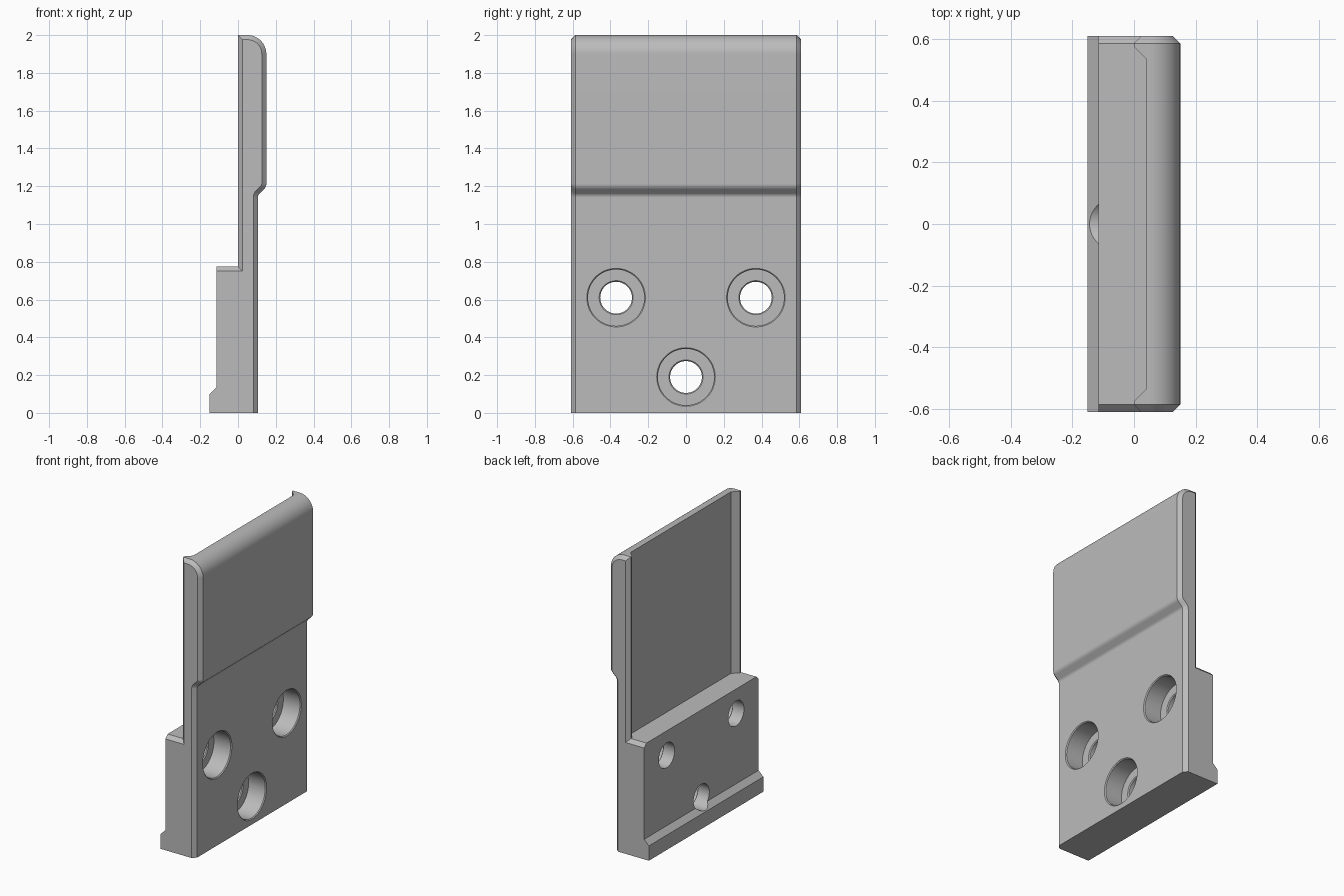
import bpy, bmesh
from math import sin, cos, radians, pi
from mathutils import Vector, Matrix

cube = bpy.data.objects.get("Cube")
if cube:
    bpy.data.objects.remove(cube)

HALF = 0.61      # half width along y
CHAMFER = 0.024  # bevel on the side edges

grey = bpy.data.materials.new("satin grey")
grey.use_nodes = True
colour = (0.5, 0.5, 0.5, 1)
grey.diffuse_color = colour
grey.node_tree.nodes["Principled BSDF"].inputs["Base Color"].default_value = colour


def make(name, bm):
    bmesh.ops.recalc_face_normals(bm, faces=bm.faces)
    mesh = bpy.data.meshes.new(name)
    bm.to_mesh(mesh)
    bm.free()
    mesh.materials.append(grey)
    ob = bpy.data.objects.new(name, mesh)
    bpy.context.collection.objects.link(ob)
    return ob


def loft(name, rings):
    """Skin closed rings of equal length and cap both ends."""
    bm = bmesh.new()
    rows = [[bm.verts.new(p) for p in ring] for ring in rings]
    n = len(rows[0])
    for a, b in zip(rows, rows[1:]):
        for i in range(n):
            j = (i + 1) % n
            quad = list(dict.fromkeys((a[i], a[j], b[j], b[i])))
            bm.faces.new(quad)
    bm.faces.new(rows[0])
    bm.faces.new(rows[-1])
    bmesh.ops.remove_doubles(bm, verts=bm.verts, dist=1e-5)
    return make(name, bm)


def arc(cx, cz, r, a0, a1, n):
    angles = [radians(a0 + (a1 - a0) * i / n) for i in range(n + 1)]
    return [Vector((cx + r * cos(a), cz + r * sin(a))) for a in angles]


def inset(points, widths):
    """Move each edge inward by its own width; counterclockwise outline."""
    result = []
    for i, p in enumerate(points):
        before = (p - points[i - 1]).normalized()
        after = (points[(i + 1) % len(points)] - p).normalized()
        n0, n1 = Vector((-before.y, before.x)), Vector((-after.y, after.x))
        w0, w1 = widths[i - 1], widths[i]
        det = n0.x * n1.y - n0.y * n1.x
        result.append(p + Vector((w0 * n1.y - w1 * n0.y, w1 * n0.x - w0 * n1.x)) / det)
    return result


# Side outline: foot, stepped outer face, rounded top, inner face, thick block
outline = [Vector((-0.15, 0)), Vector((0.105, 0))]
outline += arc(0.135, 1.14, 0.03, 180, 135, 4)
outline += arc(0.11, 1.213, 0.04, -45, 0, 5)
outline += arc(0.05, 1.9, 0.1, 0, 90, 12)
outline += [Vector(p) for p in ((0, 2), (0, 0.775), (-0.115, 0.775),
                                (-0.115, 0.135), (-0.15, 0.1))]
widths = [CHAMFER] * len(outline)
widths[0] = 0                 # underside
widths[-3:] = [0, 0, 0]       # block face and foot
inner = inset(outline, widths)


def at(points, y):
    return [(p.x, y, p.y) for p in points]


plate = loft("mounting_plate", [at(inner, -HALF), at(outline, CHAMFER - HALF),
                                at(outline, HALF - CHAMFER), at(inner, HALF)])

# Shallow channel with sloped sides on the inner face, open at the top
channel = [(-0.04, -0.615), (0.04, -0.535), (0.04, 0.535), (-0.04, 0.615)]
cutters = [loft("channel_cutter", [[(x, y, z) for x, y in channel] for z in (0.775, 2.1)])]

# Counterbored screw holes with small edge breaks
bore = [(0.125, 0.175), (0.099, 0.149), (-0.025, 0.149),
        (-0.025, 0.09), (-0.031, 0.084), (-0.3, 0.084)]
SIDES = 64
for name, cy, cz in (("right", -0.37, 0.61), ("left", 0.37, 0.61), ("lower", 0, 0.19)):
    rings = [[(x, cy + r * cos(2 * pi * i / SIDES), cz + r * sin(2 * pi * i / SIDES))
              for i in range(SIDES)] for x, r in bore]
    cutters.append(loft(name + "_hole_cutter", rings))

bpy.ops.object.select_all(action='DESELECT')
bpy.context.view_layer.objects.active = plate
plate.select_set(True)
for cutter in cutters:
    mod = plate.modifiers.new(cutter.name, 'BOOLEAN')
    mod.operation = 'DIFFERENCE'
    mod.solver = 'EXACT'
    mod.object = cutter
    bpy.ops.object.modifier_apply(modifier=mod.name)
    bpy.data.objects.remove(cutter)

# Smooth rounds, crisp edges
bpy.ops.object.shade_smooth_by_angle(angle=radians(25))
weighted = plate.modifiers.new("flat_face_normals", 'WEIGHTED_NORMAL')
weighted.keep_sharp = True
